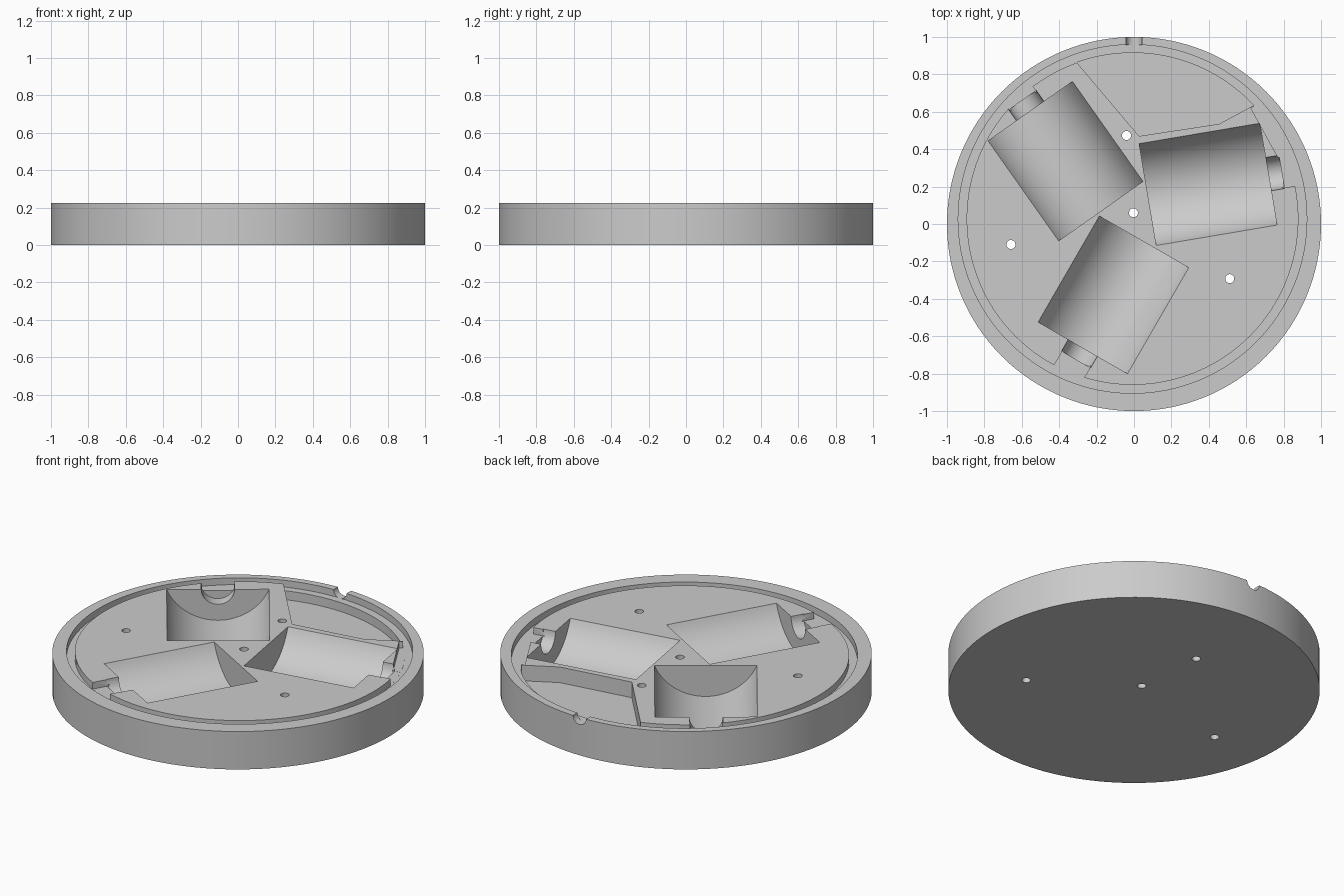
import bpy, bmesh
from math import cos, sin, atan2, hypot, pi, radians
from mathutils import Matrix, Vector

cube = bpy.data.objects.get("Cube")
if cube:
    bpy.data.objects.remove(cube)

TOP = 0.225              # height of the tray
GROOVE = 0.04            # depth of the ring groove
CX, CY = -0.008, 0.027   # centre of the ring groove
R_IN, R_OUT = 0.887, 0.932

grey = bpy.data.materials.new("light_grey")
grey.use_nodes = True
grey.diffuse_color = (0.6, 0.6, 0.6, 1)
grey.node_tree.nodes["Principled BSDF"].inputs["Base Color"].default_value = (0.6, 0.6, 0.6, 1)


def make(name, bm):
    bmesh.ops.recalc_face_normals(bm, faces=bm.faces)
    mesh = bpy.data.meshes.new(name)
    bm.to_mesh(mesh)
    bm.free()
    mesh.materials.append(grey)
    ob = bpy.data.objects.new(name, mesh)
    bpy.context.collection.objects.link(ob)
    return ob


def cylinder(name, radius, length, matrix, segments=96):
    bm = bmesh.new()
    bmesh.ops.create_cone(bm, cap_ends=True, segments=segments, radius1=radius,
                          radius2=radius, depth=length, matrix=matrix)
    return make(name, bm)


def prism(name, outline, z0, z1):
    bm = bmesh.new()
    face = bm.faces.new([bm.verts.new((x, y, z0)) for x, y in outline])
    ext = bmesh.ops.extrude_face_region(bm, geom=[face])
    moved = [v for v in ext["geom"] if isinstance(v, bmesh.types.BMVert)]
    bmesh.ops.translate(bm, verts=moved, vec=(0, 0, z1 - z0))
    return make(name, bm)


def ring(name, r0, r1, z0, z1, segments=128):
    bm = bmesh.new()
    loops = []
    for i in range(segments):
        a = 2 * pi * i / segments
        loops.append([bm.verts.new((CX + r * cos(a), CY + r * sin(a), z))
                      for r, z in ((r0, z0), (r1, z0), (r1, z1), (r0, z1))])
    for i in range(segments):
        p, q = loops[i - 1], loops[i]
        for k in range(4):
            bm.faces.new((p[k - 1], p[k], q[k], q[k - 1]))
    return make(name, bm)


def cut(target, cutter):
    cutter.hide_render = True
    mod = target.modifiers.new("cut", "BOOLEAN")
    mod.operation = "DIFFERENCE"
    mod.solver = "EXACT"
    mod.object = cutter
    bpy.context.view_layer.objects.active = target
    bpy.ops.object.modifier_apply(modifier=mod.name)
    bpy.data.objects.remove(cutter)


# Round body
tray = cylinder("round_tray", 1, TOP, Matrix.Translation((0, 0, TOP / 2)), 128)

# Ring groove
cut(tray, ring("groove_cutter", R_IN, R_OUT, TOP - GROOVE, TOP + 0.1))

# Three troughs, each with a small shaft seat and a passage to the groove
LENGTH, HALF_W, DEPTH = 0.654, 0.276, 0.184
trough_r = (HALF_W ** 2 + DEPTH ** 2) / (2 * DEPTH)
SHAFT_R, SHAFT_L = 0.09, 0.072
for x, y, angle in ((0.396, 0.212, 9.6), (-0.366, 0.336, 125.2), (-0.11, -0.379, 240)):
    a = radians(angle)
    out, side = Vector((cos(a), sin(a))), Vector((-sin(a), cos(a)))
    mid = Vector((x, y))
    lie = Matrix.Rotation(a, 4, "Z") @ Matrix.Rotation(pi / 2, 4, "Y")
    place = Matrix.Translation((x, y, TOP - DEPTH + trough_r))
    cut(tray, cylinder("trough_cutter", trough_r, LENGTH, place @ lie))

    end = mid + out * (LENGTH / 2)
    seat = end + out * (SHAFT_L / 2 - 0.05)
    place = Matrix.Translation((seat.x, seat.y, TOP + 0.001))
    cut(tray, cylinder("shaft_cutter", SHAFT_R, SHAFT_L + 0.1, place @ lie, 48))

    start = end + out * (SHAFT_L - 0.01)
    stop = end + out * (0.91 - hypot(end.x - CX, end.y - CY))
    w = side * (SHAFT_R - 0.004)
    cut(tray, prism("passage_cutter", [start - w, stop - w, stop + w, start + w],
                    TOP - GROOVE + 0.0005, TOP + 0.1))

# Shallow relief between the pocket and one shaft seat
cut(tray, prism("relief_cutter", [(0.625, 0.62), (0.765, 0.365), (0.84, 0.35),
                                  (0.72, 0.56), (0.66, 0.64)],
                TOP - GROOVE + 0.001, TOP + 0.11))

# Pocket bounded by the inner edge of the groove
corners = [(-0.305, 0.861), (0.027, 0.47), (0.455, 0.535), (0.636, 0.631)]
a0 = atan2(corners[-1][1] - CY, corners[-1][0] - CX)
a1 = atan2(corners[0][1] - CY, corners[0][0] - CX)
arc = [a0 + (a1 - a0) * i / 32 for i in range(33)]
outline = corners[1:3] + [(CX + (R_IN + 0.001) * cos(t), CY + (R_IN + 0.001) * sin(t)) for t in arc]
cut(tray, prism("pocket_cutter", outline, TOP - 0.093, TOP + 0.12))

# Cable notch through the back rim
cut(tray, cylinder("notch_cutter", 0.043, 0.2,
                   Matrix.Translation((0, 1.025, TOP + 0.001)) @ Matrix.Rotation(pi / 2, 4, "X"), 32))

# Screw holes right through the floor
for x, y in ((-0.04, 0.473), (-0.003, 0.06), (-0.658, -0.11), (0.512, -0.292)):
    cut(tray, cylinder("hole_cutter", 0.024, 1, Matrix.Translation((x, y, 0)), 24))

bpy.ops.object.select_all(action="DESELECT")
tray.select_set(True)
bpy.context.view_layer.objects.active = tray
bpy.ops.object.shade_smooth_by_angle(angle=radians(25))
